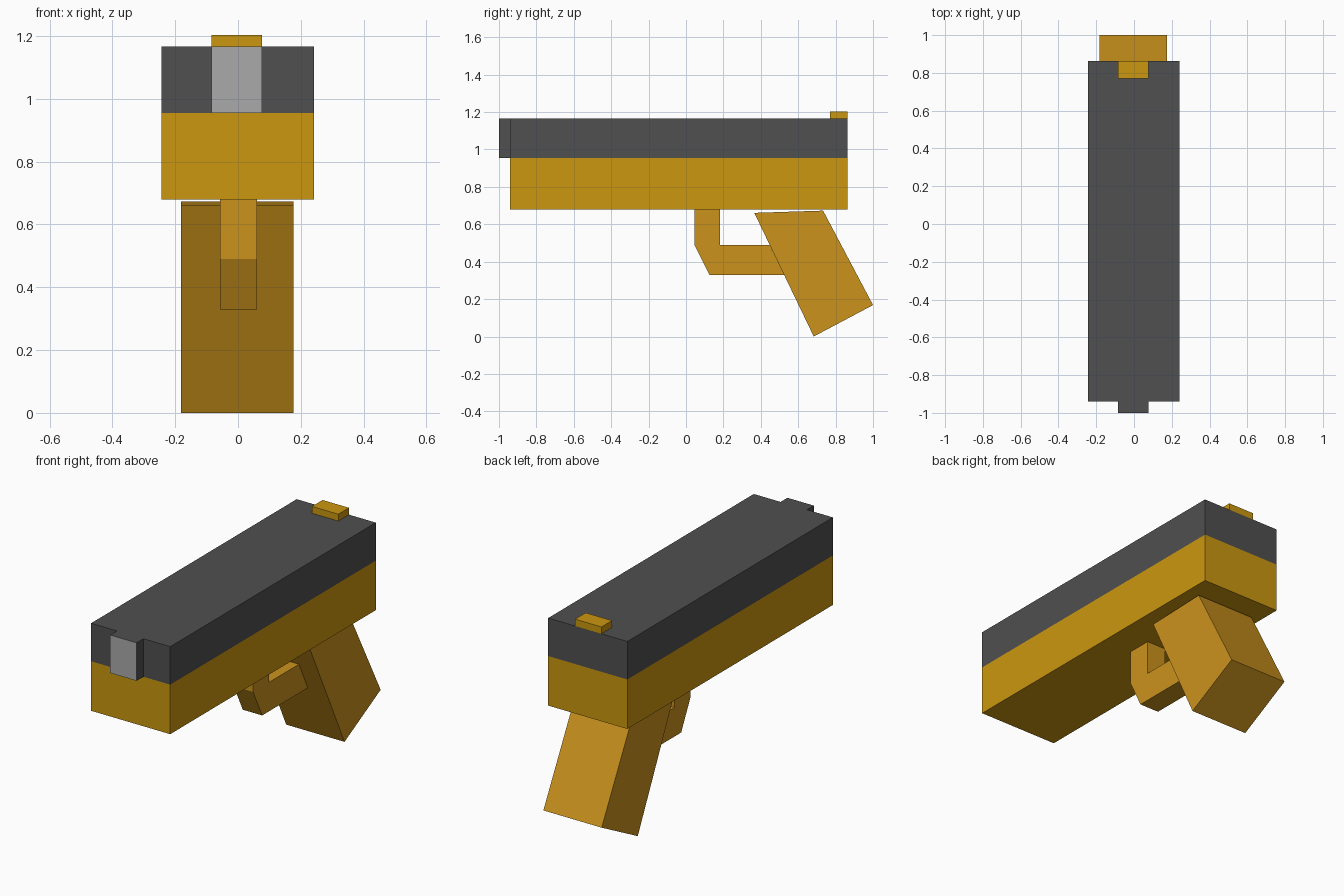
import bpy, bmesh

if "Cube" in bpy.data.objects:
    bpy.data.objects.remove(bpy.data.objects["Cube"])


def material(name, rgb):
    m = bpy.data.materials.new(name)
    m.diffuse_color = (*rgb, 1.0)
    m.use_nodes = True
    m.node_tree.nodes["Principled BSDF"].inputs["Base Color"].default_value = m.diffuse_color
    return m


SLIDE = material("dark_grey", (0.08, 0.08, 0.08))
MUZZLE = material("light_grey", (0.4, 0.4, 0.4))
FRAME = material("gold", (0.6, 0.31, 0.005))
GRIP = material("amber", (0.6, 0.29, 0.012))


def extrude(name, outline, axis, lo, hi, mats, open_edges=()):
    """Extrude a 2D outline along x (outline is y,z) or z (outline is x,y)."""
    place = (lambda p, d: (d, *p)) if axis == "x" else (lambda p, d: (*p, d))
    bm = bmesh.new()
    a = [bm.verts.new(place(p, lo)) for p in outline]
    b = [bm.verts.new(place(p, hi)) for p in outline]
    bm.faces.new(a[::-1])
    bm.faces.new(b)
    walls = []
    n = len(outline)
    for i in range(n):
        j = (i + 1) % n
        walls.append(bm.faces.new((a[i], a[j], b[j], b[i])))
    bmesh.ops.recalc_face_normals(bm, faces=bm.faces)
    if len(mats) > 1:
        # the foremost wall takes the second material
        min(walls, key=lambda f: f.calc_center_median().y).material_index = 1
    bmesh.ops.delete(bm, geom=[walls[i] for i in open_edges], context="FACES_ONLY")
    me = bpy.data.meshes.new(name)
    bm.to_mesh(me)
    bm.free()
    for m in mats:
        me.materials.append(m)
    ob = bpy.data.objects.new(name, me)
    bpy.context.collection.objects.link(ob)
    return ob


def rect(x0, x1, y0, y1):
    return [(x0, y0), (x1, y0), (x1, y1), (x0, y1)]


# Upper slide with the muzzle block projecting at the front
extrude("slide", [(-0.244, -0.94), (-0.085, -0.94), (-0.085, -1.0), (0.077, -1.0),
                  (0.077, -0.94), (0.242, -0.94), (0.242, 0.863), (-0.244, 0.863)],
        "z", 0.955, 1.166, [SLIDE, MUZZLE])

# Lower frame
extrude("frame", rect(-0.244, 0.242, -0.94, 0.863), "z", 0.68, 0.955, [FRAME])

# Rear sight
extrude("rear_sight", rect(-0.085, 0.077, 0.77, 0.863), "z", 1.166, 1.204, [FRAME])

# Slanted grip, open at the top under the frame
extrude("grip", [(0.365, 0.661), (0.683, 0.0), (1.0, 0.168), (0.733, 0.673)],
        "x", -0.182, 0.176, [GRIP], open_edges=(3,))

# Trigger guard, open where it meets the frame and the grip
extrude("trigger_guard", [(0.045, 0.68), (0.045, 0.49), (0.125, 0.329), (0.525, 0.329),
                          (0.447, 0.49), (0.183, 0.49), (0.183, 0.68)],
        "x", -0.058, 0.061, [GRIP], open_edges=(3, 6))
